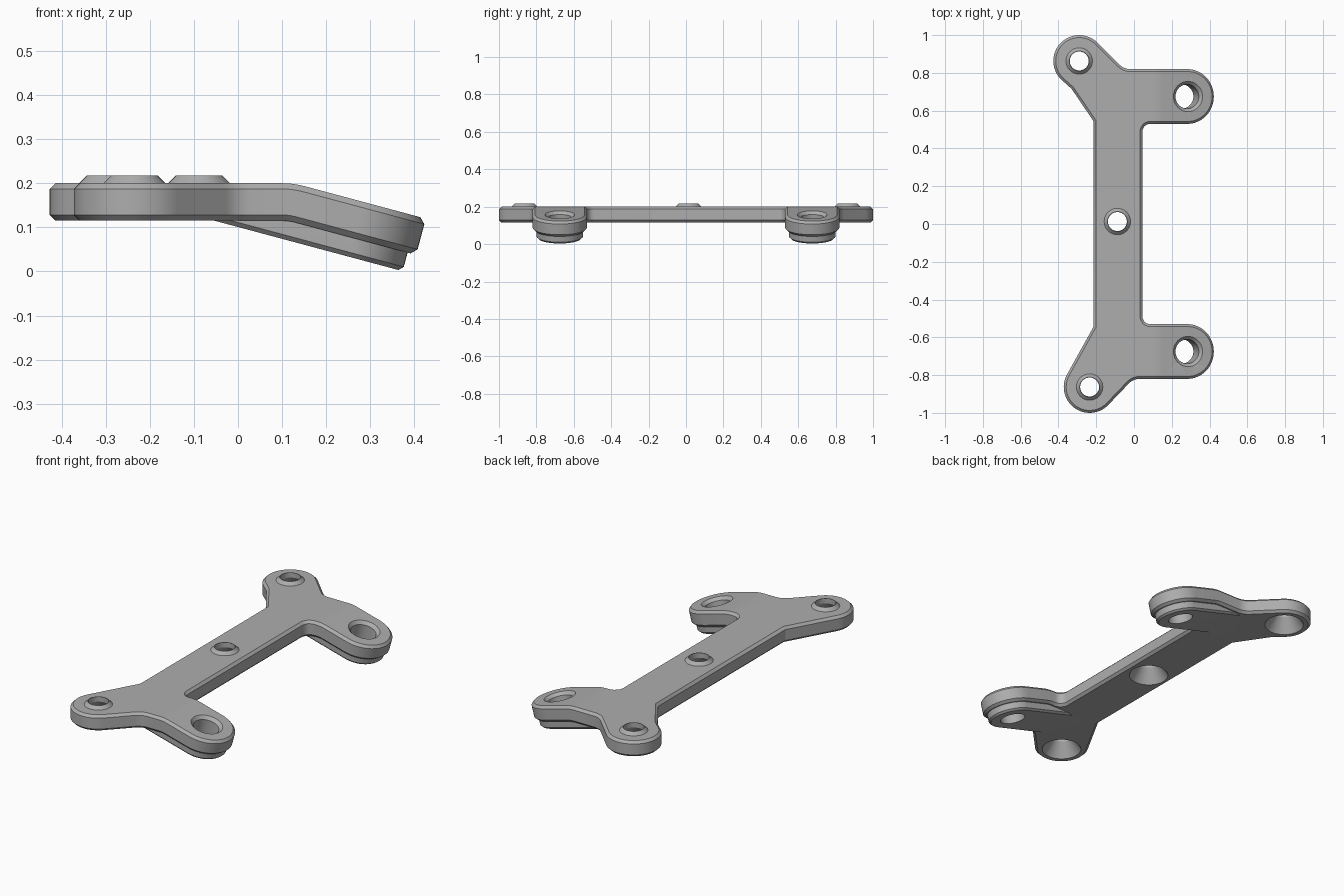
import bpy, bmesh
from math import sin, cos, pi, radians
from mathutils import Matrix, Vector

if "Cube" in bpy.data.objects:
    bpy.data.objects.remove(bpy.data.objects["Cube"])

grey = bpy.data.materials.new("plain grey")
grey.use_nodes = True
colour = (0.42, 0.42, 0.42, 1)
grey.diffuse_color = colour
grey.node_tree.nodes["Principled BSDF"].inputs["Base Color"].default_value = colour

BOTTOM, TOP = 0.115, 0.2
MID, HALF = (BOTTOM + TOP) / 2, (TOP - BOTTOM) / 2
BEND_X, BEND_LEN, TILT = 0.1, 0.04, radians(15)
ARM_X, ARM_Y, ARM_R = 0.28, 0.675, 0.145
LUG_R = 0.137
LUGS = [(-0.29, 0.863), (-0.235, -0.863)]


def arc(cx, cy, r, start, end, n=24):
    angles = [radians(start + (end - start) * i / n) for i in range(n + 1)]
    return [(cx + r * cos(a), cy + r * sin(a)) for a in angles]


def bend(p):
    """Curve the plate down beyond the bend line."""
    s = p.x - BEND_X
    if s <= 0:
        return p
    radius = BEND_LEN / TILT
    a = min(s, BEND_LEN) / radius
    rest = max(s - BEND_LEN, 0)
    dz = p.z - MID
    return Vector((BEND_X + (radius + dz) * sin(a) + rest * cos(a), p.y,
                   MID - radius * (1 - cos(a)) + dz * cos(a) - rest * sin(a)))


def make_object(name, bm):
    bmesh.ops.recalc_face_normals(bm, faces=bm.faces)
    mesh = bpy.data.meshes.new(name)
    bm.to_mesh(mesh)
    bm.free()
    mesh.materials.append(grey)
    obj = bpy.data.objects.new(name, mesh)
    bpy.context.collection.objects.link(obj)
    return obj


def slab(outline, low, high, chamfer, both=True):
    """Extruded outline with chamfered rims."""
    bm = bmesh.new()
    face = bm.faces.new([bm.verts.new((x, y, low)) for x, y in outline])
    new = bmesh.ops.extrude_face_region(bm, geom=[face])["geom"]
    for v in new:
        if isinstance(v, bmesh.types.BMVert):
            v.co.z = high
    bmesh.ops.recalc_face_normals(bm, faces=bm.faces)
    rim = [e for e in bm.edges if all(abs(v.co.z - low) < 1e-5 for v in e.verts)
           or both and all(abs(v.co.z - high) < 1e-5 for v in e.verts)]
    bmesh.ops.bevel(bm, geom=rim, offset=chamfer, segments=1, affect='EDGES')
    return bm


def lathe(name, profile, matrix, n=40):
    """Closed solid turned from (radius, height) points."""
    bm = bmesh.new()
    rings = [[bm.verts.new(matrix @ Vector((r * cos(2 * pi * i / n), r * sin(2 * pi * i / n), z)))
              for i in range(n)] for r, z in profile]
    for a, b in zip(rings, rings[1:]):
        for i in range(n):
            j = (i + 1) % n
            bm.faces.new((a[i], a[j], b[j], b[i]))
    bm.faces.new(rings[0])
    bm.faces.new(rings[-1])
    return make_object(name, bm)


def combine(target, tool, operation):
    mod = target.modifiers.new(operation.title(), 'BOOLEAN')
    mod.operation, mod.solver, mod.object = operation, 'EXACT', tool
    bpy.context.view_layer.objects.active = target
    bpy.ops.object.modifier_apply(modifier=mod.name)
    bpy.data.objects.remove(tool)


# Plate outline, anticlockwise: two arms on the left, two lugs on the right
f, bar_l, bar_r = 0.04, 0.045, -0.215
inner, outer = ARM_Y - ARM_R, ARM_Y + ARM_R
(ax, ay), (bx, by) = LUGS
outline = arc(bar_l + f, inner - f, f, 180, 90, 6)
outline += arc(ARM_X, ARM_Y, ARM_R, -90, 90)
outline += arc(-0.02, outer + 0.08, 0.08, -90, -135, 5)
outline += arc(ax, ay, LUG_R, 45, 225)
outline += [(-0.33, 0.715), (bar_r, 0.545), (bar_r, -0.545)]
outline += arc(bx, by, LUG_R, 152, 315)
outline += arc(0.03, -outer - 0.08, 0.08, 135, 90, 5)
outline += arc(ARM_X, -ARM_Y, ARM_R, -90, 90)
outline += arc(bar_l + f, -inner + f, f, 270, 180, 6)

# Main plate, bent down along its arms
bm = slab(outline, BOTTOM, TOP, 0.013)
bmesh.ops.triangulate(bm, faces=bm.faces)
for k in range(4):
    bmesh.ops.bisect_plane(bm, geom=bm.verts[:] + bm.edges[:] + bm.faces[:],
                           plane_co=(BEND_X + BEND_LEN * k / 3, 0, 0), plane_no=(1, 0, 0))
for v in bm.verts:
    v.co = bend(v.co.copy())
plate = make_object("mounting_plate", bm)

# Tilted pads under the arms, and their bolt holes
for side in (1, -1):
    frame = (Matrix.Translation(bend(Vector((ARM_X, side * ARM_Y, MID))))
             @ Matrix.Rotation(TILT, 4, 'Y'))
    r = 0.125
    bm = slab(arc(0, 0, r, -90, 90) + [(-0.34, r), (-0.34, -r)], -0.086, -0.02, 0.01, False)
    bm.transform(frame)
    combine(plate, make_object("arm_pad", bm), 'UNION')
    hole = [(0.064, -0.2), (0.064, HALF - 0.016), (0.08, HALF), (0.08, 0.15)]
    combine(plate, lathe("arm_hole", hole, frame), 'DIFFERENCE')

# Raised collars with countersunk holes from below
for x, y in LUGS + [(-0.088, 0.013)]:
    place = Matrix.Translation((x, y, 0))
    collar = [(0.07, TOP - 0.02), (0.07, TOP), (0.053, 0.217)]
    combine(plate, lathe("collar", collar, place), 'UNION')
    sink = [(0.1, 0.05), (0.1, BOTTOM), (0.05, 0.19), (0.05, 0.3)]
    combine(plate, lathe("countersink", sink, place), 'DIFFERENCE')

bpy.ops.object.select_all(action='DESELECT')
plate.select_set(True)
bpy.context.view_layer.objects.active = plate
bpy.ops.object.shade_smooth_by_angle(angle=radians(25))
